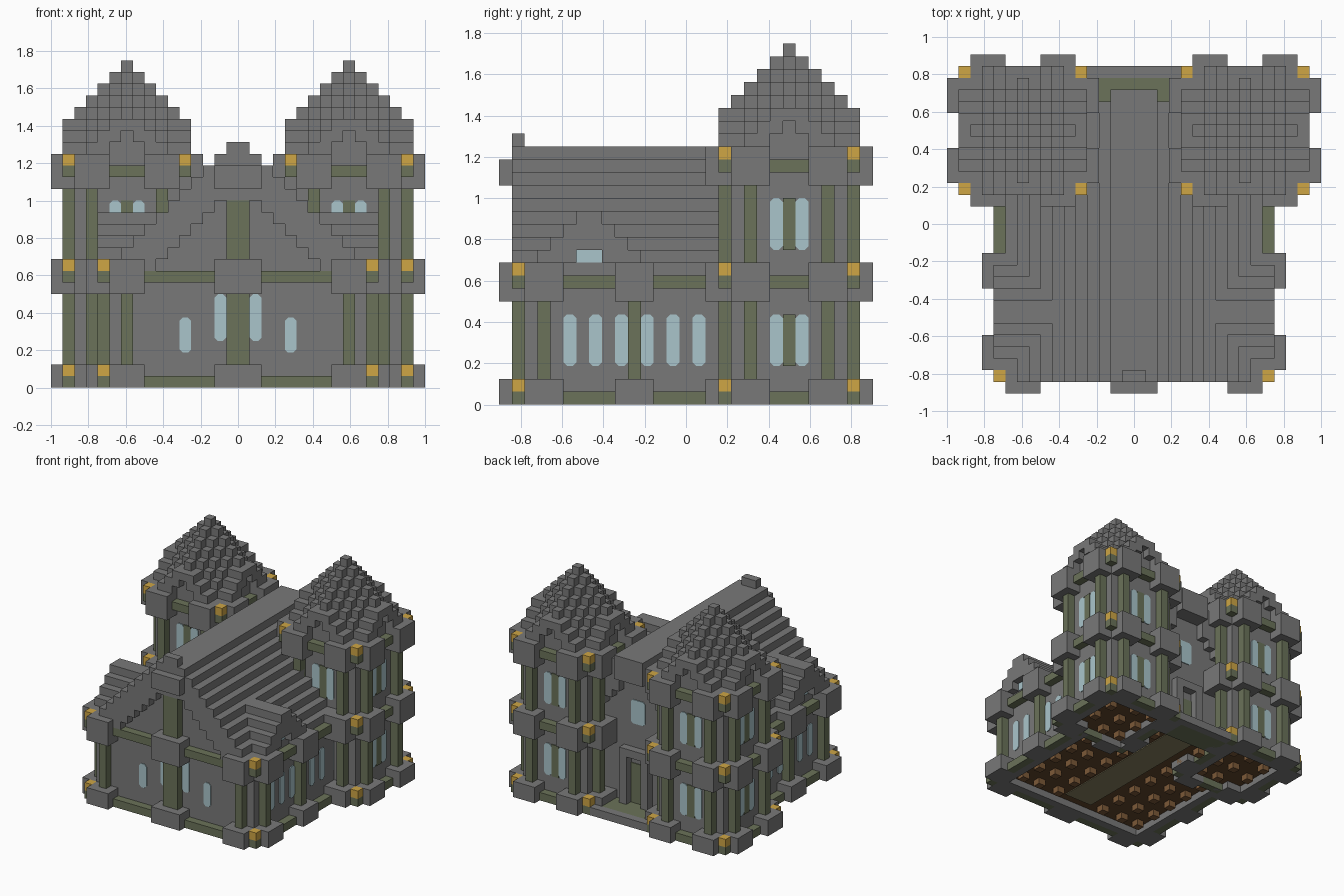
import bpy, bmesh, math
from mathutils import Matrix, Vector

if "Cube" in bpy.data.objects:
    bpy.data.objects.remove(bpy.data.objects["Cube"])

U = 0.0625      # one block
YC = 14.5       # depth of the middle, in blocks
COLOURS = {
    "stone_grey": (0.19, 0.19, 0.19), "moss_beam": (0.145, 0.17, 0.1),
    "gold_trim": (0.62, 0.38, 0.06), "window_glass": (0.4, 0.56, 0.6),
    "floor_brown": (0.12, 0.06, 0.025), "stud_brown": (0.2, 0.1, 0.04),
    "floor_runner": (0.24, 0.21, 0.11),
}
MATS = {}
for name, rgb in COLOURS.items():
    m = bpy.data.materials.new(name)
    m.use_nodes = True
    m.diffuse_color = (*rgb, 1)
    m.node_tree.nodes["Principled BSDF"].inputs["Base Color"].default_value = (*rgb, 1)
    MATS[name] = m

parts = {}


def mesh_of(part, colour):
    return parts.setdefault(part, (bmesh.new(), colour))[0]


def box(part, colour, x, y, z, mat=Matrix()):
    """Axis box given as (low, high) pairs in blocks."""
    size = Matrix.Diagonal((x[1] - x[0], y[1] - y[0], z[1] - z[0], 1))
    mid = Matrix.Translation((sum(x) / 2, sum(y) / 2, sum(z) / 2))
    bmesh.ops.create_cube(mesh_of(part, colour), size=1, matrix=mat @ mid @ size)


def pair(part, colour, x, y, z):
    """The same box on both sides of the building."""
    box(part, colour, x, y, z)
    box(part, colour, (-x[1], -x[0]), y, z)


def window(u, face, z, mat):
    """Thin pane with clipped corners; face is the distance of the wall."""
    bm = mesh_of("windows", "window_glass")
    c, t = 0.28, 0.1
    (a, b), (lo, hi) = u, z
    ring = [(a + c, lo), (b - c, lo), (b, lo + c), (b, hi - c),
            (b - c, hi), (a + c, hi), (a, hi - c), (a, lo + c)]
    f = bm.faces.new([bm.verts.new(mat @ Vector((p, -face - t, q))) for p, q in ring])
    out = bmesh.ops.extrude_face_region(bm, geom=[f])["geom"]
    move = (mat @ Vector((0, t, 0))) - (mat @ Vector((0, 0, 0)))
    bmesh.ops.translate(bm, vec=move, verts=[v for v in out if isinstance(v, bmesh.types.BMVert)])


G, M = "stone_grey", "moss_beam"
BANDS = [(0, 2), (8, 11), (17, 20)]
STOREYS = [(2, 8), (11, 17)]


# Towers: four equal sides around a square core
def tower(cx):
    centre = Matrix.Translation((cx, 22.5, 0))
    box("tower_walls", G, (-4.5, 4.5), (-4.5, 4.5), (1, 20), centre)
    box("tower_floors", "floor_brown", (-3.5, 3.5), (-4.5, 3.5), (0.9, 1), centre)
    for r in range(4):
        side = centre @ Matrix.Rotation(r * math.pi / 2, 4, "Z")
        if r:
            box("tower_walls", G, (-4.5, 3.5), (-4.5, -3.5), (0, 1), side)
        for lo, hi in BANDS:
            low = hi - 2
            box("tower_beams", M, (-1.5, 1.5), (-5.5, -4.5), (low, low + 1), side)
            box("tower_beams", M, (-5.5, -4.5), (-5.5, -4.5), (low, low + 1), side)
            box("tower_gold_corners", "gold_trim", (-5.5, -4.5), (-5.5, -4.5), (low + 1, hi), side)
            for s in (-3, 3):
                box("tower_blocks", G, (s - 1.5, s + 1.5), (-6.5, -4.5), (lo, hi), side)
        for lo, hi in STOREYS:
            for s in (-3, 3):
                box("tower_pillars", M, (s - 0.5, s + 0.5), (-5.5, -4.5), (lo, hi), side)
            for s in (-1, 1):
                window((s - 0.5, s + 0.5), 4.5, (lo + 1, lo + 5), side)
            box("tower_mullions", M, (-0.5, 0.5), (-4.62, -4.5), (lo + 1, lo + 5), side)
        # Stepped gable hood over each side
        for i in range(-3, 4):
            box("tower_gables", G, (i - 0.5, i + 0.5), (-5.5, -4.5),
                (max(20, 22 - abs(i)), min(23, 24 - abs(i))), side)
    # Pointed block roof, one column per cell
    for i in range(-4, 5):
        for j in range(-4, 5):
            top = 28 - abs(i) - abs(j)
            if top > 20:
                box("tower_roofs", G, (i - 0.5, i + 0.5), (j - 0.5, j + 0.5), (20, top), centre)


for cx in (-9.5, 9.5):
    tower(cx)

# Hall walls, with an open footing below the floor
box("hall_walls", G, (-11, 11), (2, 18), (1, 10))
box("hall_walls", G, (-5, 5), (18, 24), (1, 16))
box("hall_walls", G, (-11, 11), (2, 3), (0, 1))
pair("hall_walls", G, (10, 11), (3, 18), (0, 1))
pair("hall_walls", G, (11, 14), (18, 19), (0, 1))
box("hall_floor", "floor_brown", (-10, 10), (3, 18), (0.9, 1))
box("hall_floor", "floor_brown", (-5, 5), (18, 24), (0.9, 1))
box("floor_runner", "floor_runner", (-2, 2), (4, 23), (0.8, 0.9))
for x in (3.5, 6.5, 9, 12):
    for y in range(4 if x < 12 else 21, 26, 3):
        pair("floor_studs", "stud_brown", (x - 0.5, x + 0.5), (y, y + 1), (0.1, 0.9))

# Hall main roof: stepped courses, with a deep barge at both ends
for k in range(1, 11):
    box("hall_roof", G, (-k - 1, k + 1), (2, 24 if k < 6 else 18), (20 - k, 21 - k))
    if k > 1:
        pair("gable_barge", G, (k, k + 1), (1, 2), (max(17 - k, 10), 21 - k))
    if 1 < k < 6:
        pair("rear_barge", G, (k, k + 1), (24, 25), (17 - k, 21 - k))
box("rear_barge", G, (-2, 2), (24, 26), (17, 20))
box("gable_peak", G, (-2, 2), (1, 2), (16, 20))
box("gable_peak", G, (-2, 2), (0, 1), (17, 19))
box("gable_peak", G, (-1, 1), (1, 2), (20, 21))

# Side cross gables: solid core with a hood over a recessed window
for k in range(5):
    pair("cross_gables", G, (3, 11), (6 - k, 8 + k), (14 - k, 15 - k))
    for y in (6 - k, 7 + k):
        pair("cross_gables", G, (11, 12), (y, y + 1), (max(12 - k, 10), 15 - k))
pair("cross_gable_windows", "window_glass", (11, 11.1), (6, 8), (11, 12))

# Hall trim: blocks, beams, corners and pillars
for lo, hi in BANDS[:2]:
    low = hi - 2
    box("hall_blocks", G, (-2, 2), (0, 2), (lo, hi))
    pair("hall_blocks", G, (8, 11), (0, 2), (lo, hi))
    pair("hall_beams", M, (2, 8), (1, 2), (low, low + 1))
    pair("hall_beams", M, (11, 12), (1, 2), (low, low + 1))
    pair("hall_gold_corners", "gold_trim", (11, 12), (1, 2), (low + 1, hi))
    for y in (2, 9):
        pair("hall_blocks", G, (11, 13), (y, y + 3), (lo, hi))
    for y in (5, 12):
        pair("hall_beams", M, (11, 12), (y, y + 4), (low, low + 1))
box("hall_pillars", M, (-1, 1), (1, 2), (2, 8))
box("hall_pillars", M, (-1, 1), (1, 2), (11, 16))
pair("hall_pillars", M, (9, 10), (1, 2), (2, 8))
for y in (3, 10):
    pair("hall_pillars", M, (11, 12), (y, y + 1), (2, 8))

# Hall windows
for s in (-1, 1):
    window((s * 1.5 - 0.5, s * 1.5 + 0.5), -2, (4, 8), Matrix())
    window((s * 4.5 - 0.5, s * 4.5 + 0.5), -2, (3, 6), Matrix())
    turn = Matrix.Rotation(s * math.pi / 2, 4, "Z")
    for y in (5, 7, 9, 11, 13, 15):
        window((s * (y + 0.5) - 0.5, s * (y + 0.5) + 0.5), 11, (3, 7), turn)

# Rear porch between the towers
box("porch_floor", M, (-4, 4), (24, 27), (0, 1))
box("porch_step", G, (-4, 4), (27, 28), (0, 1))
box("porch_door", M, (-1, 1), (24, 24.1), (1, 6))
pair("porch_arch", G, (1, 2), (24, 25), (1, 7))
box("porch_arch", G, (-2, 2), (24, 25), (7, 8))
window((-1, 1), 24, (11, 14), Matrix.Rotation(math.pi, 4, "Z"))

# Turn every part into an object at full scale
place = Matrix.Scale(U, 4) @ Matrix.Translation((0, -YC, 0))
for name, (bm, colour) in parts.items():
    bm.transform(place)
    bmesh.ops.recalc_face_normals(bm, faces=bm.faces)
    mesh = bpy.data.meshes.new(name)
    bm.to_mesh(mesh)
    bm.free()
    mesh.materials.append(MATS[colour])
    bpy.context.scene.collection.objects.link(bpy.data.objects.new(name, mesh))
